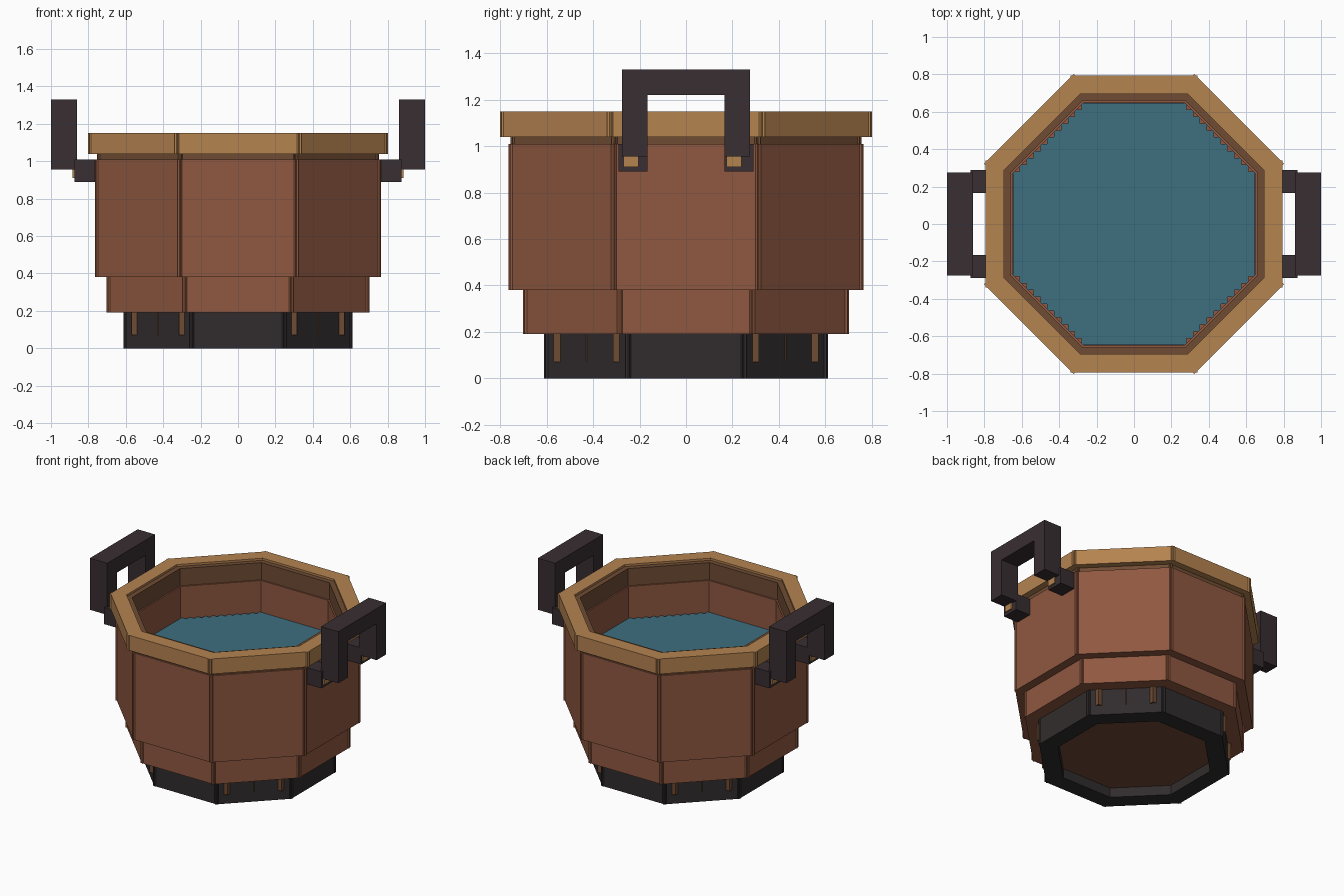
import bpy, bmesh, math
from mathutils import Matrix, Vector

if "Cube" in bpy.data.objects:
    bpy.data.objects.remove(bpy.data.objects["Cube"])

T = math.tan(math.pi / 8)


def material(name, hexcode):
    m = bpy.data.materials.new(name)
    rgb = [int(hexcode[i:i + 2], 16) / 255 for i in (0, 2, 4)]
    m.diffuse_color = [((c + 0.055) / 1.055) ** 2.4 if c > 0.04 else c / 12.92 for c in rgb] + [1]
    m.use_nodes = True
    m.node_tree.nodes["Principled BSDF"].inputs["Base Color"].default_value = m.diffuse_color
    return m


RED = material("red_brown_wood", "8f5840")
TAN = material("tan_wood", "b58350")
BROWN = material("dark_brown_wood", "704c34")
IRON = material("dark_iron", "382e31")
COAL = material("charcoal", "312c2d")
WATER = material("teal_water", "3d6e7f")


def finish(bm, name, mat):
    bmesh.ops.recalc_face_normals(bm, faces=bm.faces)
    me = bpy.data.meshes.new(name)
    bm.to_mesh(me)
    bm.free()
    me.materials.append(mat)
    ob = bpy.data.objects.new(name, me)
    bpy.context.collection.objects.link(ob)
    return ob


def add_box(bm, x, y, z, rot=0.0):
    """Box from (min, max) ranges, turned about the z axis."""
    size = Vector((x[1] - x[0], y[1] - y[0], z[1] - z[0]))
    mid = Vector((sum(x) / 2, sum(y) / 2, sum(z) / 2))
    mat = Matrix.Rotation(rot, 4, 'Z') @ Matrix.Translation(mid) @ Matrix.Diagonal(size.to_4d())
    bmesh.ops.create_cube(bm, size=1, matrix=mat)


def plank_ring(name, outer, inner, z0, z1, mat):
    """Eight planks whose ends poke slightly past each other."""
    bm = bmesh.new()
    half = outer * T + 0.01
    for i in range(8):
        add_box(bm, (inner, outer), (-half, half), (z0, z1), i * math.pi / 4)
    return finish(bm, name, mat)


def prism(name, pts, z0, z1, mat):
    bm = bmesh.new()
    face = bm.faces.new([bm.verts.new((x, y, z0)) for x, y in pts])
    ext = bmesh.ops.extrude_face_region(bm, geom=[face])
    verts = [v for v in ext["geom"] if isinstance(v, bmesh.types.BMVert)]
    bmesh.ops.translate(bm, verts=verts, vec=(0, 0, z1 - z0))
    return finish(bm, name, mat)


# Tub walls from the ground up
plank_ring("base_ring", 0.605, 0.485, 0, 0.19, COAL)
plank_ring("lower_wall", 0.695, 0.58, 0.19, 0.38, RED)
plank_ring("main_wall", 0.758, 0.65, 0.38, 1.01, RED)
plank_ring("neck_ring", 0.748, 0.66, 1.01, 1.135, BROWN)
plank_ring("rim", 0.795, 0.695, 1.04, 1.15, TAN)

# Tub floor, whose crossed boards poke through the base
bm = bmesh.new()
for a in (0, math.pi / 2):
    add_box(bm, (-0.57, 0.57), (-0.315, 0.315), (0.07, 0.192), a)
add_box(bm, (-0.43, 0.43), (-0.43, 0.43), (0.07, 0.192))
finish(bm, "floor_boards", BROWN)
oct_pts = [(0.6 / math.cos(math.pi / 8) * math.cos((i + 0.5) * math.pi / 4),
            0.6 / math.cos(math.pi / 8) * math.sin((i + 0.5) * math.pi / 4)) for i in range(8)]
prism("floor_plate", oct_pts, 0.18, 0.194, BROWN)

# Water surface with stepped diagonal edges
steps, far, near = 10, 0.648, 0.28
d = (far - near) / steps
quarter = [(far, near)]
for i in range(steps):
    quarter += [(far - (i + 1) * d, near + i * d), (far - (i + 1) * d, near + (i + 1) * d)]
water = []
for k in range(4):
    c, s = round(math.cos(k * math.pi / 2)), round(math.sin(k * math.pi / 2))
    water += [(c * x - s * y, s * x + c * y) for x, y in quarter]
prism("water", water, 0.72, 0.78, WATER)

# Handles, brackets and pegs, the same on both ends
for side, turn in (("right", 0), ("left", math.pi)):
    bm = bmesh.new()
    add_box(bm, (0.86, 1.0), (-0.275, 0.275), (1.22, 1.33), turn)
    for y in ((-0.275, -0.165), (0.165, 0.275)):
        add_box(bm, (0.86, 1.0), y, (0.955, 1.22), turn)
    finish(bm, side + "_handle", IRON)
    bm = bmesh.new()
    for y in ((-0.29, -0.165), (0.165, 0.29)):
        add_box(bm, (0.74, 0.875), y, (0.89, 1.01), turn)
    finish(bm, side + "_handle_brackets", IRON)
    bm = bmesh.new()
    for y in ((-0.27, -0.205), (0.175, 0.24)):
        add_box(bm, (0.80, 0.885), y, (0.91, 0.958), turn)
    finish(bm, side + "_handle_pegs", TAN)
